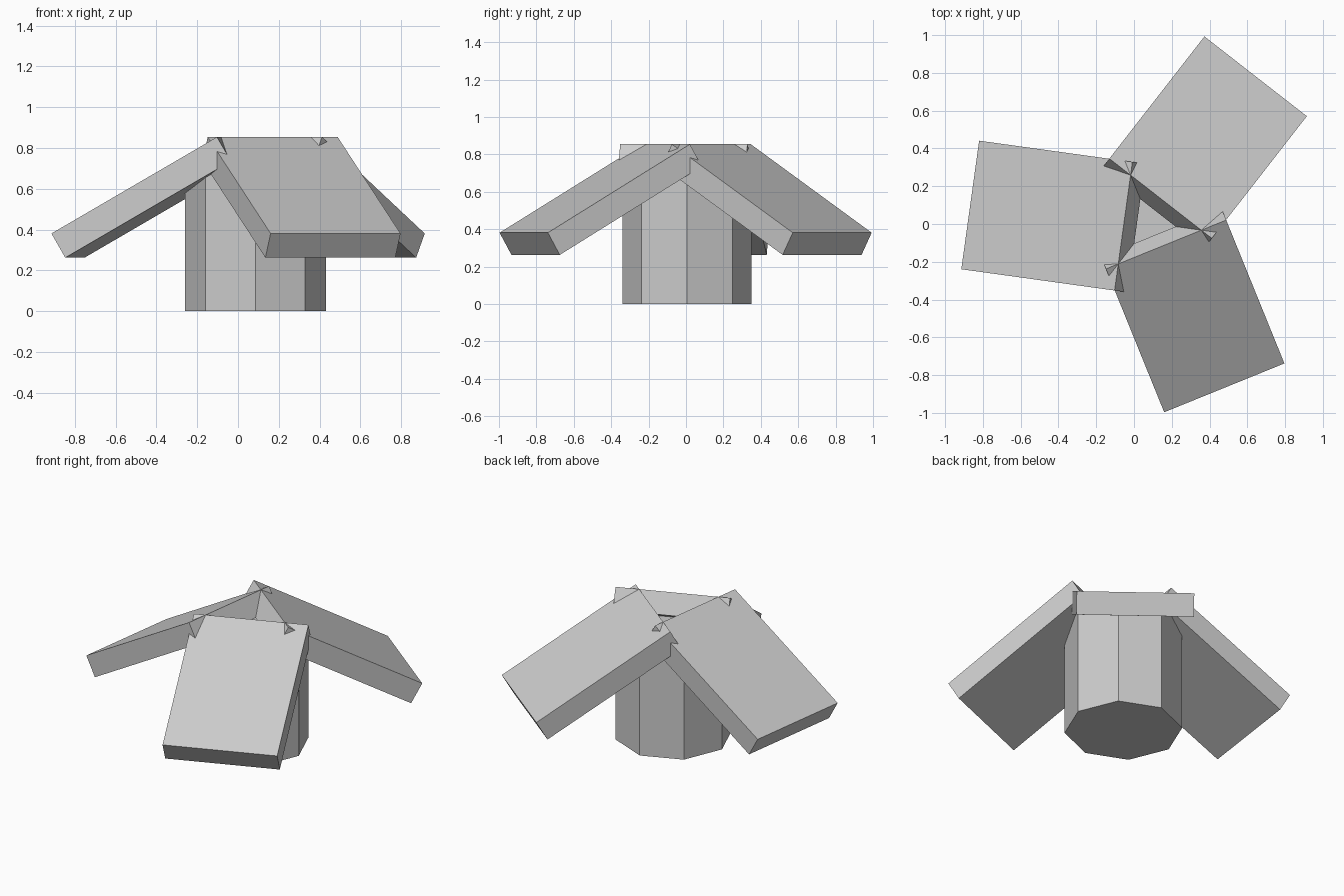
import bpy, bmesh
from math import radians
from mathutils import Matrix, Vector

if "Cube" in bpy.data.objects:
    bpy.data.objects.remove(bpy.data.objects["Cube"])

CX, CY = 0.085, 0.005


def finish(name, bm):
    bmesh.ops.recalc_face_normals(bm, faces=bm.faces)
    mesh = bpy.data.meshes.new(name)
    bm.to_mesh(mesh)
    bm.free()
    obj = bpy.data.objects.new(name, mesh)
    bpy.context.collection.objects.link(obj)
    return obj


# Octagonal hub, one corner pointing along each axis
HUB_H = 0.69
bm = bmesh.new()
bmesh.ops.create_cone(bm, cap_ends=True, segments=8, radius1=0.345,
                      radius2=0.345, depth=HUB_H)
for v in bm.verts:
    v.co += Vector((CX, CY, HUB_H / 2))
finish("hub", bm)

# Three sloping slabs, overlapping at their inner corners
LENGTH, WIDTH, THICK = 0.946, 0.687, 0.137
INNER_R, TOP_Z, SIDE_SHIFT, PITCH = 0.137, 0.854, 0.036, radians(30)
for i in range(3):
    bm = bmesh.new()
    bmesh.ops.create_cube(bm, size=1)
    # origin at the middle of the inner top edge, length along +x
    local = (Matrix.Translation((LENGTH / 2, 0, -THICK / 2))
             @ Matrix.Diagonal((LENGTH, WIDTH, THICK, 1)))
    place = (Matrix.Translation((CX, CY, 0))
             @ Matrix.Rotation(radians(52.1 + 120 * i), 4, 'Z')
             @ Matrix.Translation((INNER_R, SIDE_SHIFT, TOP_Z))
             @ Matrix.Rotation(PITCH, 4, 'Y'))
    bmesh.ops.transform(bm, matrix=place @ local, verts=bm.verts)
    finish(f"sloping_slab_{i + 1}", bm)
